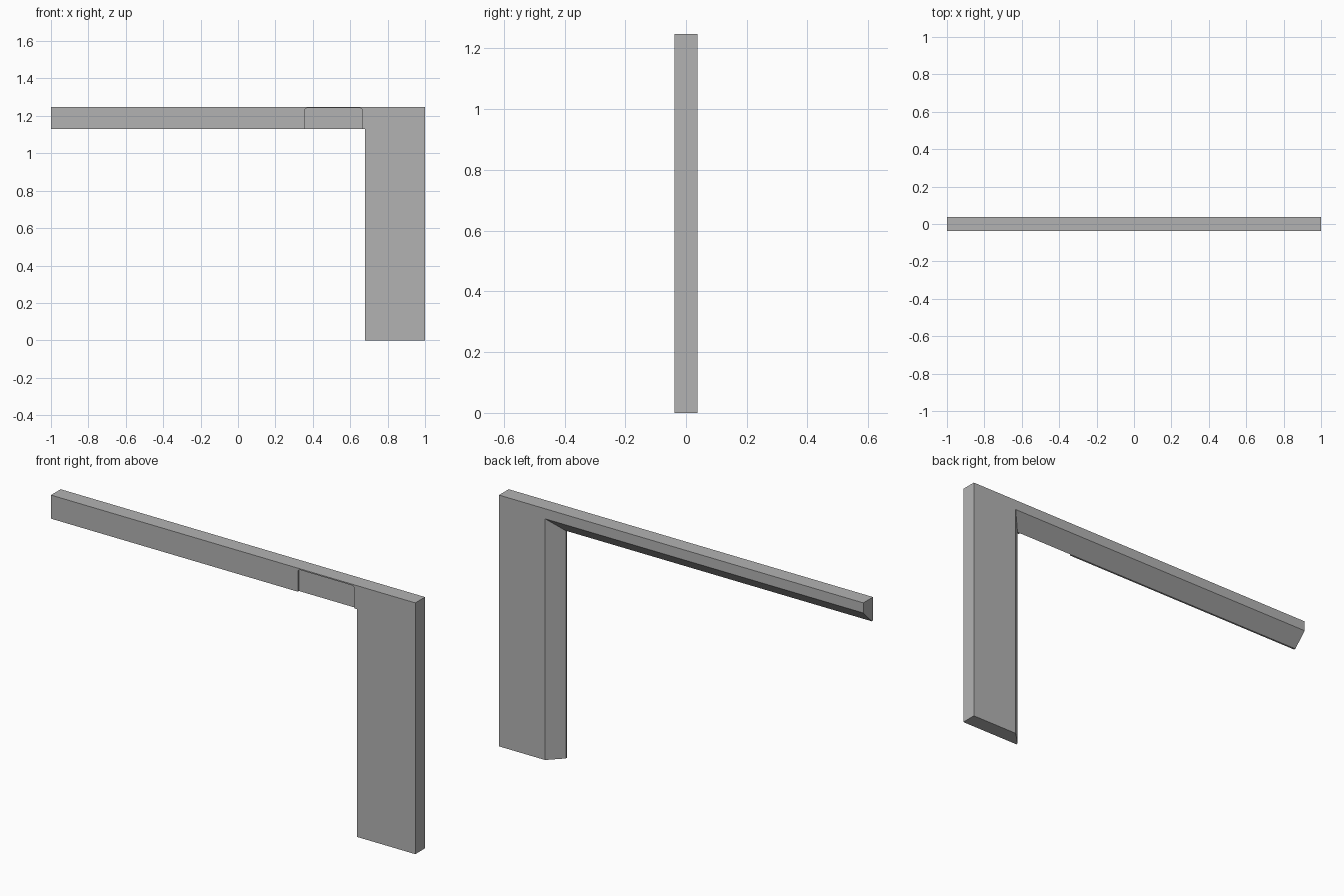
import bpy, bmesh
from math import sin, cos, pi

if "Cube" in bpy.data.objects:
    bpy.data.objects.remove(bpy.data.objects["Cube"], do_unlink=True)

# Main sizes
TOP, UNDER, LEG_X = 1.247, 1.13, 0.68
HALF = 0.038                 # half of the frame thickness
LIP = 0.009                  # square lip in front of the chamfer, also recess depth
CHAMFER = 2 * HALF - LIP     # 45 degree chamfer behind the lip
R_LEFT, R_RIGHT, R_TOP, R_RAD = 0.355, 0.665, 1.241, 0.012

grey = bpy.data.materials.new("plain grey")
grey.use_nodes = True
grey.diffuse_color = (0.45, 0.45, 0.45, 1)
grey.node_tree.nodes["Principled BSDF"].inputs["Base Color"].default_value = grey.diffuse_color

bm = bmesh.new()


def layer(points, y):
    return [bm.verts.new((x, y, z)) for x, z in points]


def corner(cx, cz, start):
    """Rounded recess corner, turning clockwise from the start angle."""
    angles = [start - i * pi / 8 for i in range(5)]
    return [(cx + R_RAD * cos(a), cz + R_RAD * sin(a)) for a in angles]


# Front outline: arm and leg, with the recess open at the underside
recess = ([(R_LEFT, UNDER)]
          + corner(R_LEFT + R_RAD, R_TOP - R_RAD, pi)
          + corner(R_RIGHT - R_RAD, R_TOP - R_RAD, pi / 2)
          + [(R_RIGHT, UNDER)])
outline = ([(-1, TOP), (-1, UNDER)] + recess
           + [(LEG_X, UNDER), (LEG_X, 0), (1, 0), (1, TOP)])

# Front face and lip
front = layer(outline, -HALF)
mid = layer(outline, -HALF + LIP)
bm.faces.new(front)
count = len(outline)
for i in range(count):
    j = (i + 1) % count
    bm.faces.new((front[i], mid[i], mid[j], front[j]))

# Recess floor
bm.faces.new(mid[2:2 + len(recess)])

# Chamfered body behind the lip
inner_x, inner_z = LEG_X + CHAMFER, UNDER + CHAMFER
back = layer([(-1, TOP), (-1, inner_z), (inner_x, inner_z),
              (inner_x, 0), (1, 0), (1, TOP)], HALF)
bm.faces.new(back)
under_edge = [mid[1], mid[2], mid[1 + len(recess)], mid[-4]]
bm.faces.new(under_edge + [back[2], back[1]])
rim = [mid[0], mid[1], mid[-4], mid[-3], mid[-2], mid[-1]]
for i in (0, 2, 3, 4, 5):
    j = (i + 1) % 6
    bm.faces.new((rim[i], rim[j], back[j], back[i]))

bmesh.ops.recalc_face_normals(bm, faces=bm.faces)
bmesh.ops.dissolve_limit(bm, angle_limit=0.01, verts=bm.verts, edges=bm.edges)

mesh = bpy.data.meshes.new("corner_frame")
bm.to_mesh(mesh)
bm.free()
mesh.materials.append(grey)
frame = bpy.data.objects.new("corner_frame", mesh)
bpy.context.collection.objects.link(frame)
